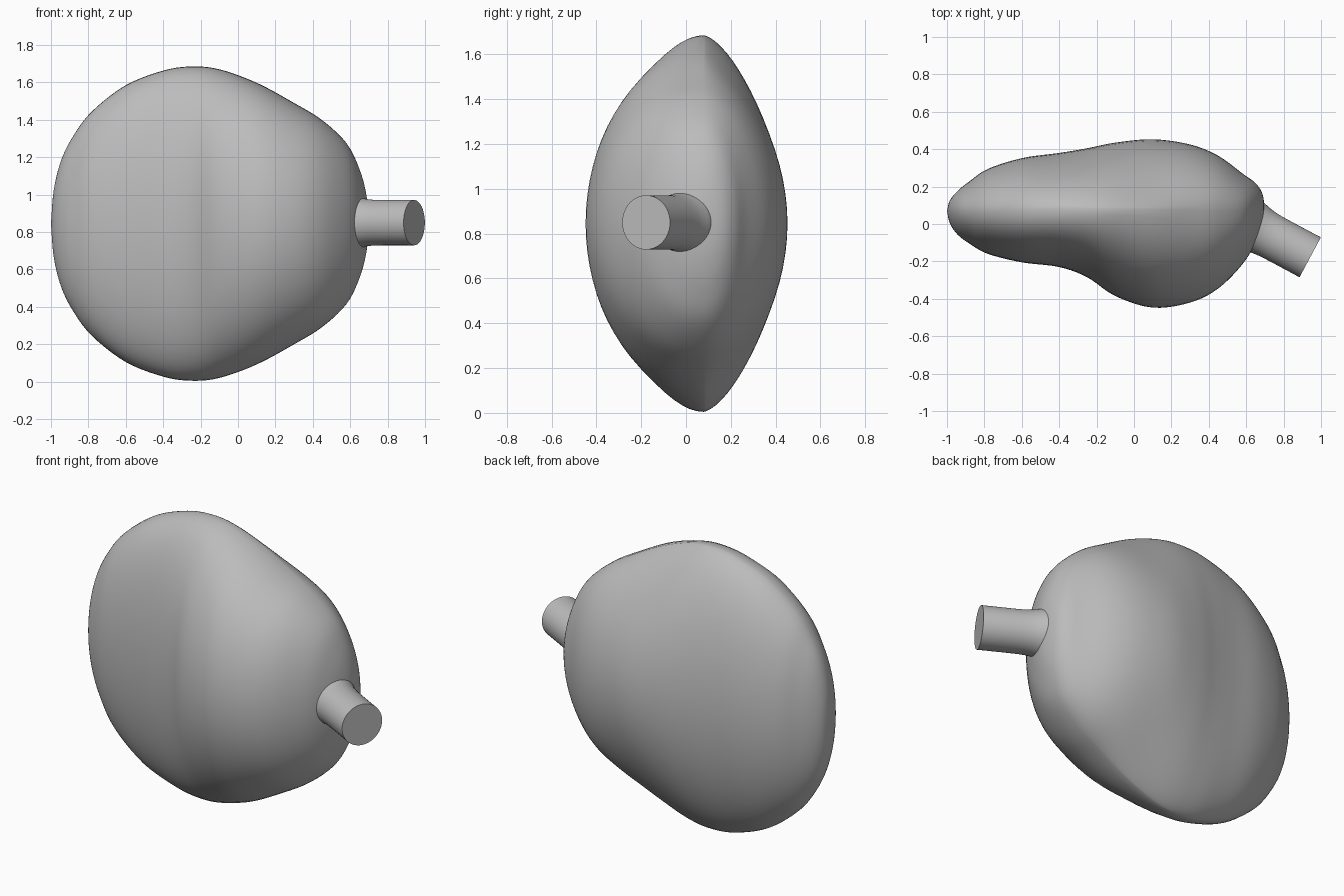
import bpy, bmesh, math
from mathutils import Vector

old = bpy.data.objects.get("Cube")
if old:
    bpy.data.objects.remove(old)

grey = bpy.data.materials.new("soft grey")
grey.use_nodes = True
grey.diffuse_color = (0.5, 0.5, 0.5, 1)
grey.node_tree.nodes["Principled BSDF"].inputs["Base Color"].default_value = (0.5, 0.5, 0.5, 1)

MID_Z = 0.845
SEGMENTS = 72
STEPS = 5

# Body stations: x, half height, front y, rim y, back y, front and back leanness
STATIONS = [
    (-1.0, 0, .07, .07, .07, 1, 1),
    (-.985, .18, .005, .07, .125, 1, 1),
    (-.945, .34, -.055, .07, .175, 1, 1),
    (-.88, .47, -.105, .07, .228, .95, 1.05),
    (-.78, .601, -.16, .07, .295, .92, 1.1),
    (-.6, .74, -.205, .075, .352, .9, 1.15),
    (-.4, .818, -.23, .08, .38, .92, 1.25),
    (-.25, .84, -.285, .08, .405, 1, 1.35),
    (-.1, .825, -.385, .08, .435, 1.1, 1.5),
    (.1, .753, -.447, .08, .453, 1, 1.6),
    (.3, .645, -.42, .075, .425, .92, 1.25),
    (.45, .553, -.345, .07, .365, .9, 1.05),
    (.58, .43, -.215, .07, .27, .95, .95),
    (.65, .29, -.10, .075, .218, 1, .95),
    (.687, .15, .0, .075, .16, 1, 1),
    (.7, 0, .07, .07, .07, 1, 1),
]


def spline(points, steps):
    """Catmull-Rom through the points, in any number of dimensions."""
    pts = [Vector(p) for p in points]
    ext = [pts[0] * 2 - pts[1]] + pts + [pts[-1] * 2 - pts[-2]]
    out = []
    for a, b, c, d in zip(ext, ext[1:], ext[2:], ext[3:]):
        for i in range(steps):
            t = i / steps
            out.append((b * 2 + (c - a) * t + (a * 2 - b * 5 + c * 4 - d) * t ** 2
                        + (b * 3 - a - c * 3 + d) * t ** 3) / 2)
    return out + [pts[-1]]


def loft(name, rings, start=None, end=None):
    """Skin closed rings; ends are poles or flat caps."""
    bm = bmesh.new()
    loops = [[bm.verts.new(p) for p in ring] for ring in rings]
    n = len(loops[0])
    for a, b in zip(loops, loops[1:]):
        for i in range(n):
            j = (i + 1) % n
            bm.faces.new((a[i], a[j], b[j], b[i]))
    for loop, pole in ((loops[0], start), (loops[-1], end)):
        if pole is None:
            bm.faces.new(loop)
        else:
            tip = bm.verts.new(pole)
            for i in range(n):
                bm.faces.new((loop[i], loop[(i + 1) % n], tip))
    bmesh.ops.recalc_face_normals(bm, faces=bm.faces)
    mesh = bpy.data.meshes.new(name)
    bm.to_mesh(mesh)
    bm.free()
    obj = bpy.data.objects.new(name, mesh)
    bpy.context.collection.objects.link(obj)
    mesh.materials.append(grey)
    bpy.ops.object.select_all(action="DESELECT")
    obj.select_set(True)
    bpy.context.view_layer.objects.active = obj
    bpy.ops.object.shade_smooth_by_angle(angle=math.radians(60))
    return obj


# Lens-shaped body section: fuller in front, leaner behind
def section(x, half, front, rim, back, front_lean, back_lean):
    ring = []
    for i in range(SEGMENTS):
        a = math.tau * i / SEGMENTS
        c = math.cos(a)
        reach = (back - rim) * c ** back_lean if c > 0 else (front - rim) * (-c) ** front_lean
        ring.append((x, rim + reach, MID_Z + half * math.sin(a)))
    return ring


rows = spline(STATIONS, STEPS)
tips = [(r[0], r[3], MID_Z) for r in (rows[0], rows[-1])]
loft("body", [section(*r) for r in rows[1:-1]], *tips)

# Stem with a slightly flared root, angled forward
axis = Vector((.88, -.47, 0)).normalized()
side = Vector((-axis.y, axis.x, 0))
up = Vector((0, 0, 1))
tip_centre = Vector((.942, -.178, .85))
PROFILE = [(.4, .145), (.35, .139), (.31, .13), (.27, .124), (.2, .121), (0, .121)]
stem = []
for back, radius in spline(PROFILE, 4):
    centre = tip_centre - axis * back
    stem.append([centre + (side * math.cos(a) + up * math.sin(a)) * radius
                 for a in (math.tau * i / 48 for i in range(48))])
loft("stem", stem)
